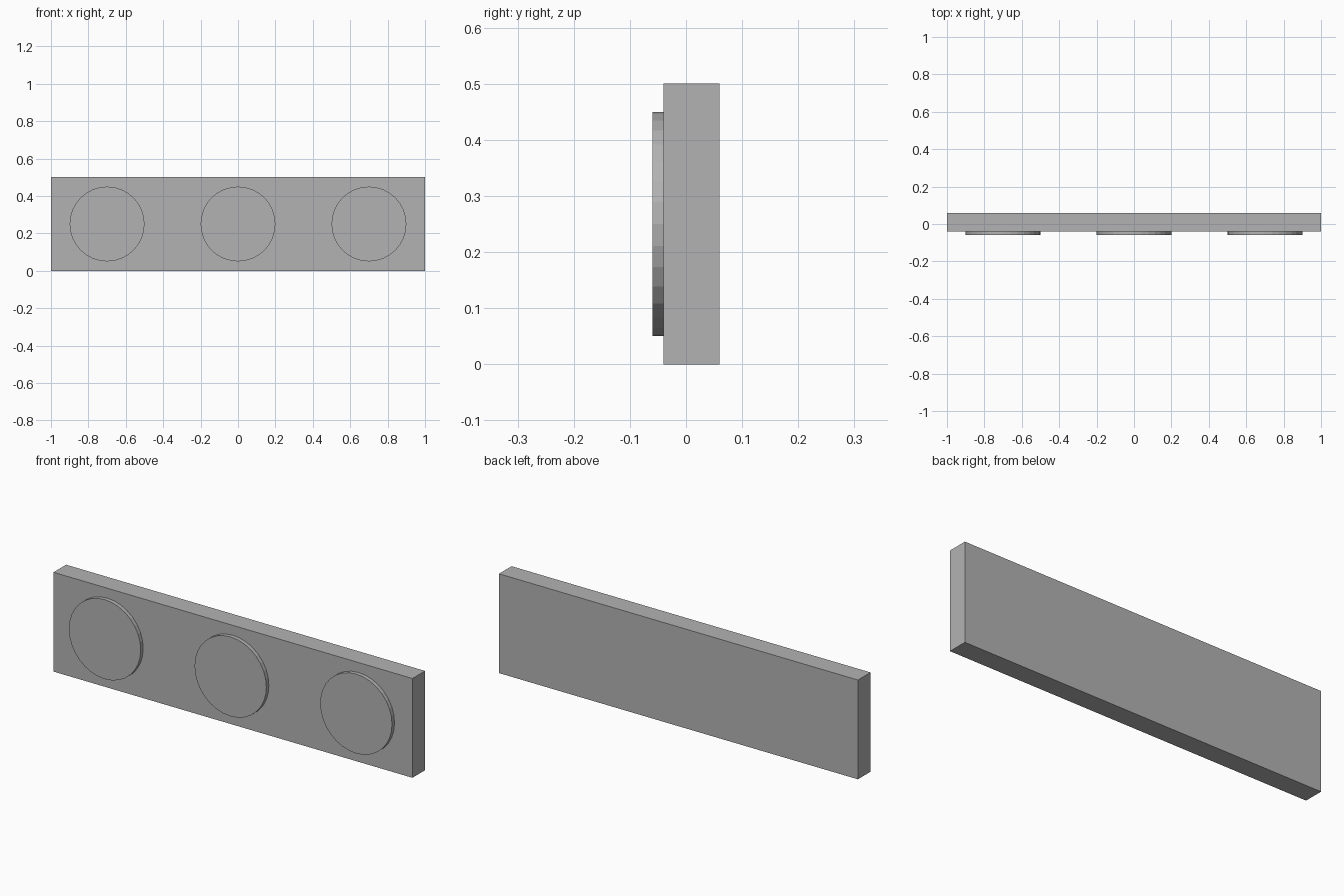
import bpy
import math

if "Cube" in bpy.data.objects:
    bpy.data.objects.remove(bpy.data.objects["Cube"])

grey = bpy.data.materials.new("plain_grey")
grey.diffuse_color = (0.45, 0.45, 0.45, 1)
grey.use_nodes = True
grey.node_tree.nodes["Principled BSDF"].inputs["Base Color"].default_value = grey.diffuse_color

BLOCK = 0.1          # edge of one wall block
COLUMNS, ROWS = 20, 5

# Wall: one cube block repeated along the length and height
bpy.ops.mesh.primitive_cube_add(size=BLOCK, location=(-0.95, 0.01, 0.05))
wall = bpy.context.object
wall.name = "block_wall"
wall.data.materials.append(grey)
for name, count, offset in (("columns", COLUMNS, (BLOCK, 0, 0)),
                            ("rows", ROWS, (0, 0, BLOCK))):
    array = wall.modifiers.new(name, 'ARRAY')
    array.count = count
    array.use_relative_offset = False
    array.use_constant_offset = True
    array.constant_offset_displace = offset

# Three thin round discs on the front of the wall
for side, x in (("left", -0.7), ("middle", 0.0), ("right", 0.7)):
    bpy.ops.mesh.primitive_cylinder_add(
        vertices=32, radius=0.2, depth=0.02,
        location=(x, -0.05, 0.25), rotation=(math.pi / 2, 0, 0))
    disc = bpy.context.object
    disc.name = side + "_disc"
    disc.data.materials.append(grey)
